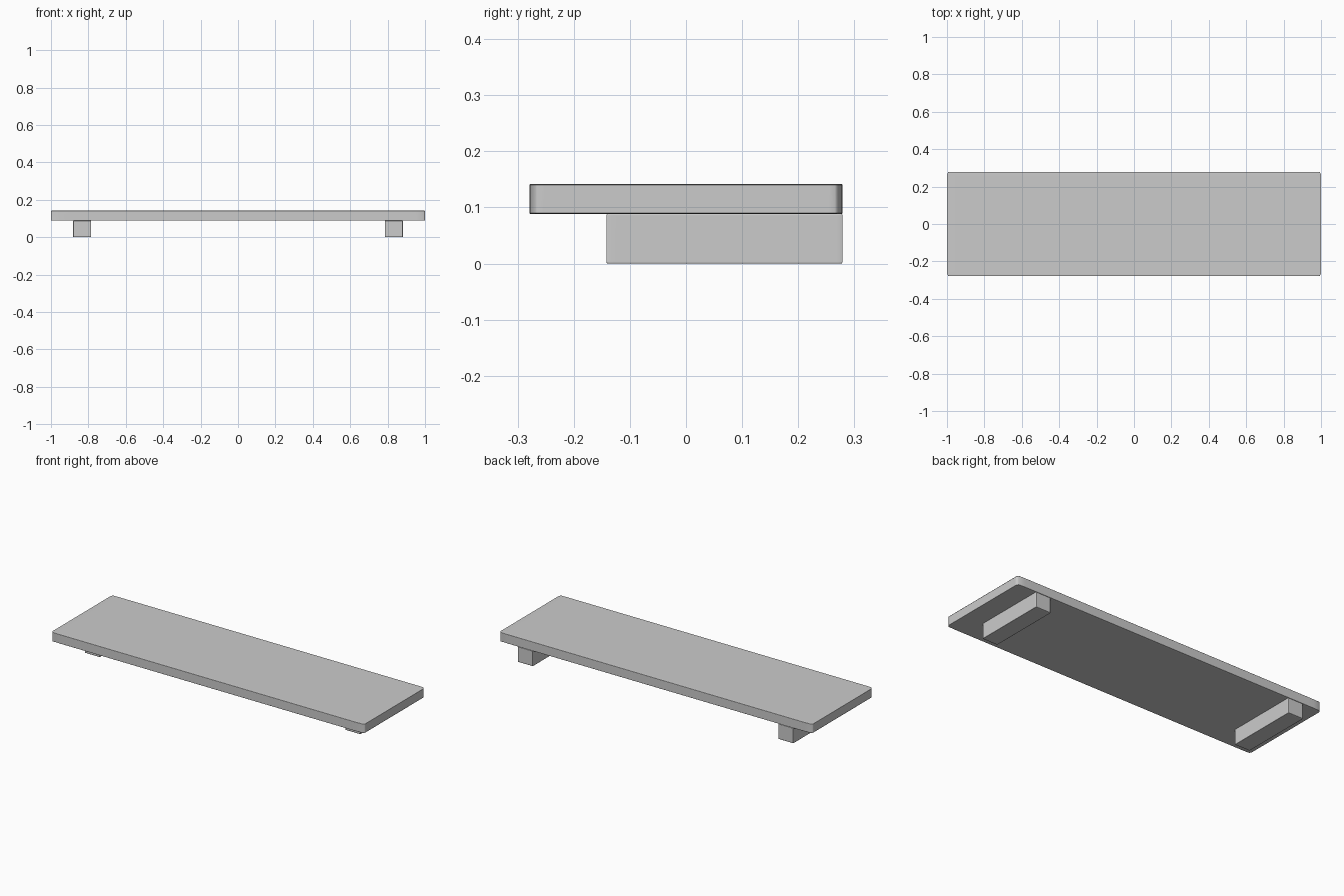
import bpy

if "Cube" in bpy.data.objects:
    bpy.data.objects.remove(bpy.data.objects["Cube"])


def soft_box(name, x, y, z):
    """Box spanning the given ranges, with tight edge rounding that stretches with its size."""
    bpy.ops.mesh.primitive_cube_add(size=2)
    ob = bpy.context.object
    ob.name = name
    ob.location = [(a + b) / 2 for a, b in (x, y, z)]
    ob.scale = [(b - a) / 2 for a, b in (x, y, z)]
    bevel = ob.modifiers.new("soft_edges", 'BEVEL')
    bevel.width = 0.09
    bevel.segments = 4
    bevel.profile = 0.85
    bpy.ops.object.shade_smooth_by_angle()
    return ob


# Shelf board
soft_box("shelf_board", (-1, 1), (-0.279, 0.279), (0.088, 0.142))

# Two support blocks, flush with the back edge
for side, name in ((-1, "left_support"), (1, "right_support")):
    cx = side * 0.833
    soft_box(name, (cx - 0.048, cx + 0.048), (-0.142, 0.279), (0.0, 0.089))
